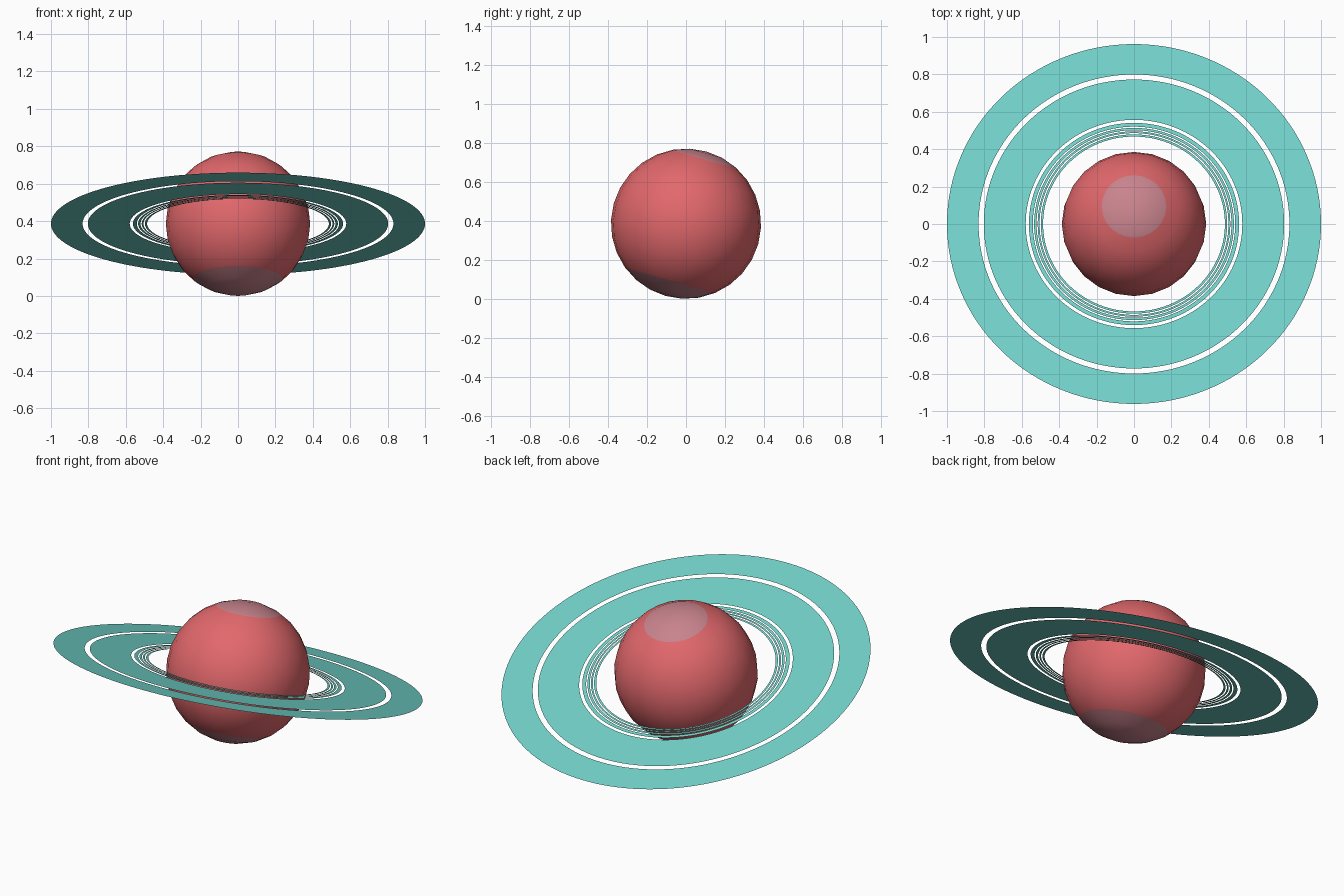
import bpy, bmesh, math
from mathutils import Matrix

if "Cube" in bpy.data.objects:
    bpy.data.objects.remove(bpy.data.objects["Cube"])

CENTRE = (0, 0, 0.386)
R = 0.386
TILT = Matrix.Translation(CENTRE) @ Matrix.Rotation(math.radians(-15.85), 4, 'X')


def material(name, srgb):
    m = bpy.data.materials.new(name)
    m.diffuse_color = [((c / 255 + 0.055) / 1.055) ** 2.4 for c in srgb] + [1]
    m.use_nodes = True
    m.node_tree.nodes["Principled BSDF"].inputs["Base Color"].default_value = m.diffuse_color
    return m


red = material("planet red", (226, 104, 108))
pink = material("polar pink", (200, 131, 141))
teal = material("ring teal", (115, 211, 203))


def make(name, bm, mats):
    me = bpy.data.meshes.new(name)
    bm.to_mesh(me)
    bm.free()
    for m in mats:
        me.materials.append(m)
    ob = bpy.data.objects.new(name, me)
    bpy.context.collection.objects.link(ob)
    ob.matrix_world = TILT
    return ob


# Planet ball, cut at the edges of both polar caps
north = R * math.cos(math.radians(27))
south = -R * math.cos(math.radians(38))
bm = bmesh.new()
bmesh.ops.create_uvsphere(bm, u_segments=24, v_segments=14, radius=R)
for z in (north, south):
    bmesh.ops.bisect_plane(bm, geom=bm.verts[:] + bm.edges[:] + bm.faces[:],
                           plane_co=(0, 0, z), plane_no=(0, 0, 1))
for f in bm.faces:
    z = f.calc_center_median().z
    f.material_index = 1 if z > north or z < south else 0
    f.smooth = True
make("planet", bm, [red, pink])


# Flat rings sharing the planet's tilted equator
def ring(name, bands, n=128):
    bm = bmesh.new()
    for inner, outer in bands:
        loops = [[bm.verts.new((r * math.cos(2 * math.pi * i / n),
                                r * math.sin(2 * math.pi * i / n), 0))
                  for i in range(n)] for r in (inner, outer)]
        for i in range(n):
            j = (i + 1) % n
            bm.faces.new((loops[0][i], loops[1][i], loops[1][j], loops[0][j]))
    make(name, bm, [teal])


ring("outer_ring", [(0.831, 1.0)])
ring("main_ring", [(0.579, 0.803)])
ring("inner_ringlets", [(0.486, 0.498), (0.505, 0.515), (0.521, 0.534), (0.541, 0.562)])
